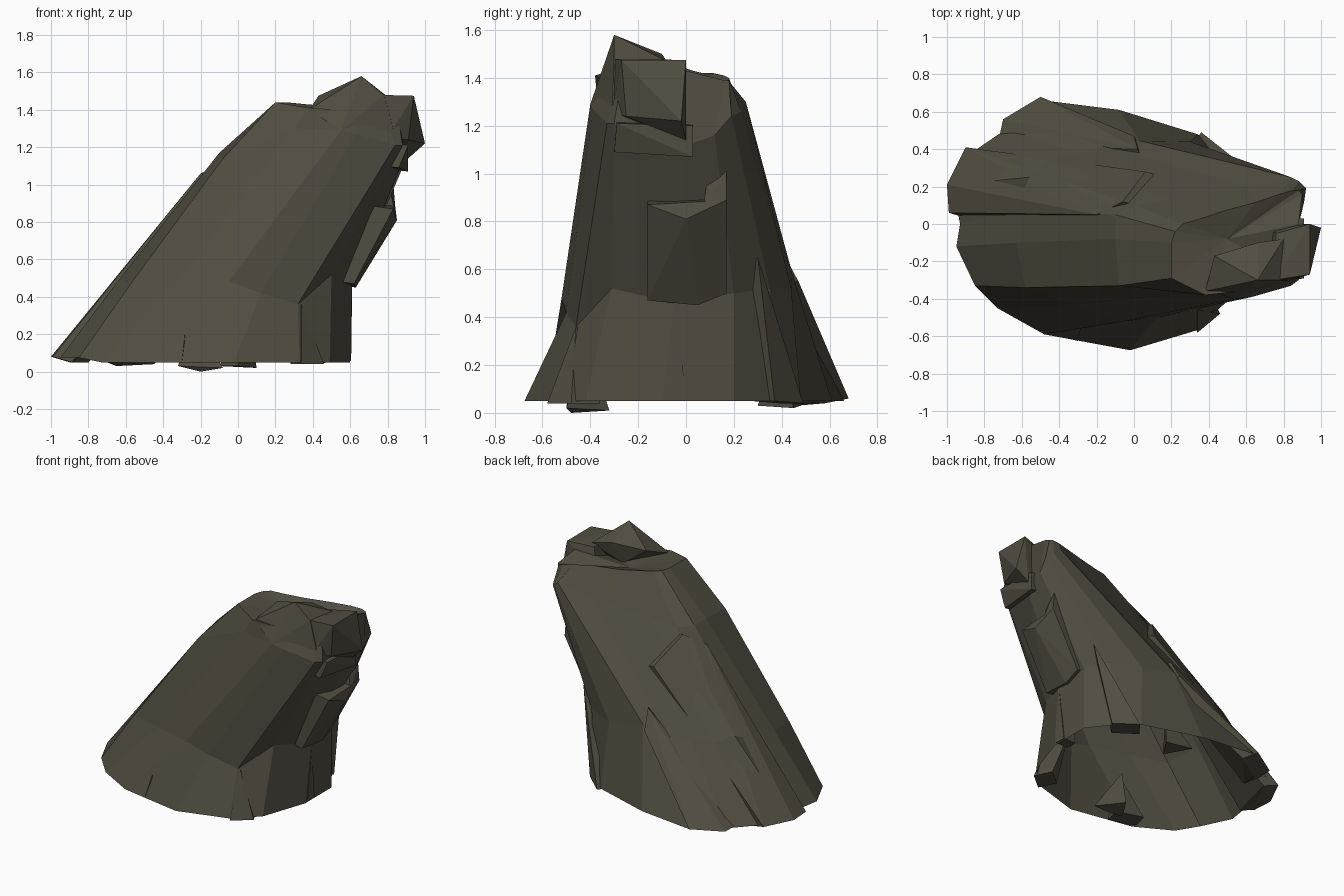
import bpy, bmesh
from mathutils import Vector

stone = bpy.data.materials.new("dark olive stone")
stone.diffuse_color = (0.083, 0.074, 0.053, 1)


def finish(name, bm):
    bmesh.ops.recalc_face_normals(bm, faces=bm.faces)
    mesh = bpy.data.meshes.new(name)
    bm.to_mesh(mesh)
    bm.free()
    mesh.materials.append(stone)
    obj = bpy.data.objects.new(name, mesh)
    bpy.context.collection.objects.link(obj)
    return obj


def loft(name, rings, peak):
    """Skin between outlines, open below, closed to one inner top point."""
    bm = bmesh.new()
    loops = [[bm.verts.new(p) for p in r] for r in rings]
    n = len(loops[0])
    for a, b in zip(loops, loops[1:]):
        for i in range(n):
            j = (i + 1) % n
            bm.faces.new((a[i], a[j], b[j], b[i]))
    top = bm.verts.new(peak)
    for i in range(n):
        bm.faces.new((loops[-1][i], loops[-1][(i + 1) % n], top))
    return finish(name, bm)


def chunk(name, points, inward=None):
    """Convex stone piece; an inward vector gives an outer outline thickness."""
    pts = [Vector(p) for p in points]
    if inward:
        pts += [p + Vector(inward) for p in pts]
    bm = bmesh.new()
    for p in pts:
        bm.verts.new(p)
    bmesh.ops.convex_hull(bm, input=bm.verts)
    loose = [v for v in bm.verts if not v.link_faces]
    bmesh.ops.delete(bm, geom=loose, context='VERTS')
    bmesh.ops.dissolve_limit(bm, angle_limit=0.06, verts=bm.verts, edges=bm.edges)
    return finish(name, bm)


def on_back_plane(points):
    """Place (x, y) points on the big flat slope facing back and left."""
    return [(x, y, 1.44 + .448 * (x - .2) - 1.723 * (y + .02)) for x, y in points]


# Leaning main body: flared foot, waist, slanted shoulder and crest outlines
foot = [(-.95, -.12), (-.85, -.33), (-.73, -.45), (-.48, -.59), (-.02, -.675), (.33, -.57),
        (.49, -.42), (.60, -.1), (.60, .2), (.47, .37), (.34, .48), (-.08, .61),
        (-.48, .66), (-.68, .51), (-.87, .38), (-.97, .21), (-.93, 0)]
foot = [(x, y, .05 if x > -.8 else .075) for x, y in foot]
waist = [(-.63, -.1, .5), (-.58, -.34, .46), (-.33, -.43, .47), (-.05, -.52, .48),
         (.12, -.50, .42), (.32, -.46, .36), (.50, -.31, .52), (.61, -.05, .46),
         (.60, .2, .5), (.50, .35, .52), (.30, .44, .52), (.03, .445, .58)]
waist += on_back_plane([(-.15, .42), (-.3, .38), (-.45, .34)])
waist += [(-.56, .25, .58), (-.63, .08, .5)]
shoulder = [(-.1, -.08, 1.17), (-.08, -.33, 1.14), (.30, -.37, 1.30), (.55, -.40, 1.29),
            (.63, -.39, 1.27), (.84, -.33, 1.21), (.88, -.30, 1.21), (.87, -.05, 1.1),
            (.91, .12, 1.16), (.92, .19, 1.24), (.88, .23, 1.26), (.84, .25, 1.30)]
shoulder += on_back_plane([(.6, .2), (.4, .17), (.2, .13), (0, .1)])
shoulder += [(-.1, .05, 1.17)]
crest = [(.2, -.1, 1.44), (.2, -.29, 1.44), (.38, -.38, 1.41), (.56, -.36, 1.40),
         (.62, -.34, 1.40), (.80, -.30, 1.34), (.86, -.28, 1.34), (.88, 0, 1.43),
         (.90, .16, 1.39), (.88, .18, 1.39), (.85, .18, 1.40), (.78, .16, 1.41),
         (.65, .115, 1.42), (.48, .07, 1.42), (.36, .03, 1.43), (.26, 0, 1.44), (.22, -.04, 1.44)]
loft("main_rock", [foot, waist, shoulder, crest], (.5, -.08, 1.37))

# Broken summit: pointed spire and overhanging head block
chunk("summit_spire", [(.66, -.30, 1.58), (.55, -.40, 1.29), (.38, -.36, 1.40), (.43, -.17, 1.475),
                       (.55, -.15, 1.49), (.66, -.10, 1.50), (.80, -.08, 1.47), (.78, -.30, 1.48),
                       (.85, -.31, 1.23), (.60, -.15, 1.35)])
chunk("summit_block", [(.75, -.30, 1.48), (.76, -.05, 1.46), (.94, -.27, 1.475), (.94, 0, 1.475),
                       (1.0, -.02, 1.22), (.91, -.25, 1.24), (.91, 0, 1.14), (.80, -.31, 1.25),
                       (.72, -.02, 1.3)])

# Slabs and ledges lying against the faces
chunk("left_slab", [(-1, .21, .08), (-.99, .06, .08), (-.20, .05, 1.06), (-.06, .12, 1.12),
                    (.06, .28, .92), (-.90, .41, .08)], (.1, -.03, -.03))
chunk("back_slab", [(-.73, .42, .07), (-.70, .56, .05), (-.5, .68, .06), (0, .47, .55),
                    (.02, .40, .68)], (.05, -.1, -.02))
chunk("right_slab", [(.62, -.16, .47), (.63, .05, .45), (.63, .17, .5), (.83, -.16, .87),
                     (.85, 0, .81), (.84, .17, .89)], (-.14, 0, .02))
chunk("right_slab_tip", [(.84, .07, .85), (.84, .17, .89), (.83, .17, 1.01), (.81, .09, .98)],
      (-.12, 0, .0))
chunk("right_ledge", [(.86, -.30, 1.09), (.91, .03, 1.07), (.91, .03, 1.2), (.91, -.29, 1.21)],
      (-.16, 0, .02))

# Small buttresses around the foot
chunk("front_rib", [(-.50, -.58, .06), (-.30, -.625, .05), (-.28, -.54, .24)], (.03, .12, 0))
chunk("front_right_rib", [(.34, -.58, .04), (.46, -.48, .04), (.34, -.46, .36)], (-.06, .12, 0))
chunk("right_rib", [(.605, -.08, .06), (.605, .0, .06), (.60, -.07, .12), (.61, -.04, .43)],
      (-.1, 0, 0))
chunk("back_right_rib", [(.50, .37, .05), (.36, .49, .04), (.60, .30, .65)], (-.08, -.1, 0))
chunk("foot_shard", [(-.32, -.5, .03), (-.2, -.48, 0), (-.08, -.5, .02), (-.2, -.32, .01),
                     (-.25, -.42, .3)])
chunk("back_foot_shard", [(-.1, .48, .03), (.1, .45, .02), (0, .3, .03), (.05, .38, .3)])
